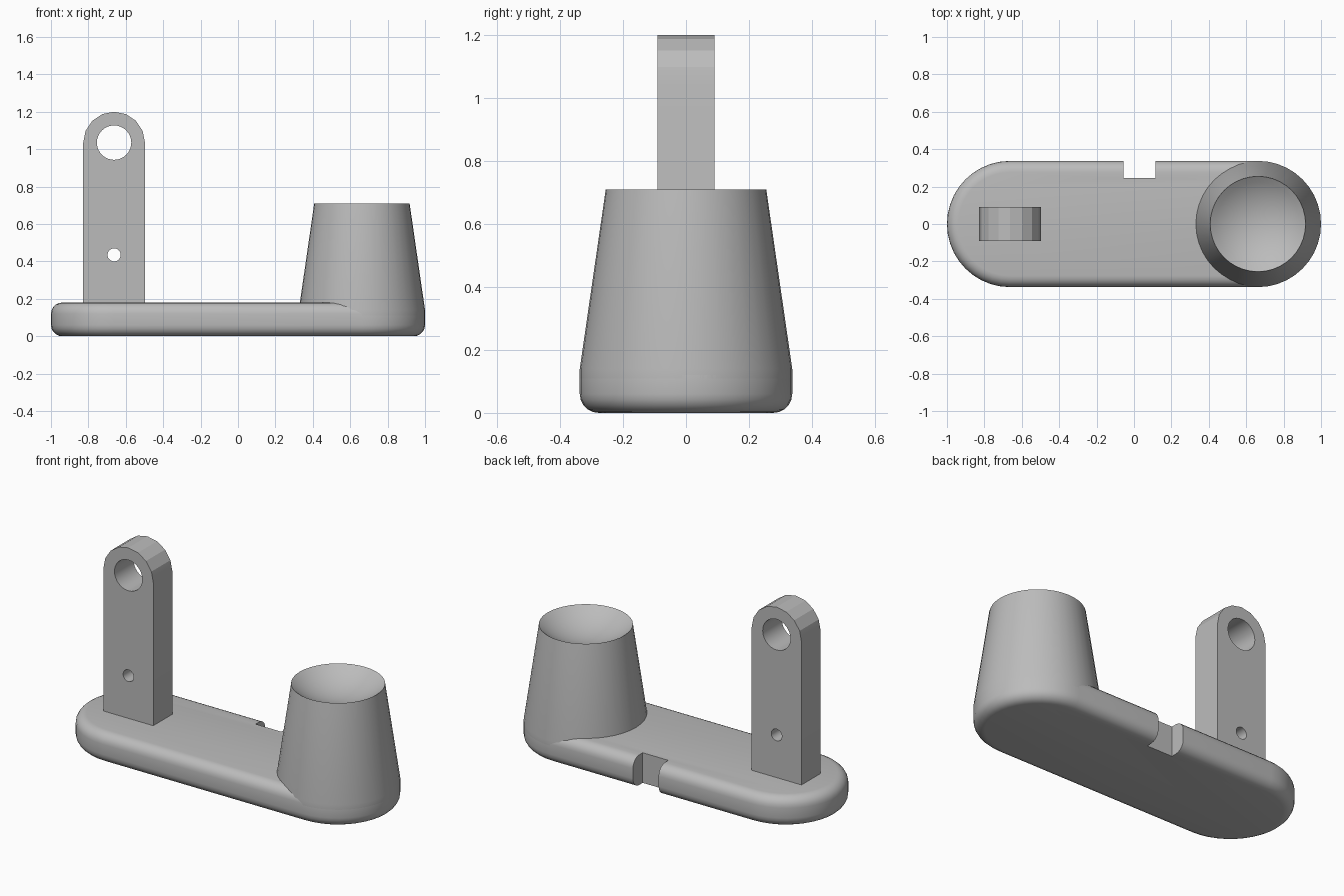
import bpy, bmesh, math
from mathutils import Matrix

if "Cube" in bpy.data.objects:
    bpy.data.objects.remove(bpy.data.objects["Cube"], do_unlink=True)

grey = bpy.data.materials.new("plain_grey")
grey.use_nodes = True
colour = (0.5, 0.5, 0.5, 1)
grey.diffuse_color = colour
grey.node_tree.nodes["Principled BSDF"].inputs["Base Color"].default_value = colour

R = 0.3375          # radius of the base ends
END = 1 - R         # centre of each rounded end


def make_object(name, bm):
    bmesh.ops.recalc_face_normals(bm, faces=bm.faces)
    mesh = bpy.data.meshes.new(name)
    bm.to_mesh(mesh)
    bm.free()
    mesh.materials.append(grey)
    ob = bpy.data.objects.new(name, mesh)
    bpy.context.collection.objects.link(ob)
    return ob


def prism(name, outline, offset):
    """Extrude a closed outline of 3D points along offset."""
    bm = bmesh.new()
    face = bm.faces.new([bm.verts.new(p) for p in outline])
    top = bmesh.ops.extrude_face_region(bm, geom=[face])["geom"]
    bmesh.ops.translate(bm, vec=offset, verts=[v for v in top if isinstance(v, bmesh.types.BMVert)])
    return make_object(name, bm)


def arc(radius, start, end, steps):
    for i in range(steps + 1):
        a = math.radians(start + (end - start) * i / steps)
        yield radius * math.cos(a), radius * math.sin(a)


def cut(target, cutter):
    mod = target.modifiers.new(cutter.name, "BOOLEAN")
    mod.operation, mod.solver, mod.object = "DIFFERENCE", "EXACT", cutter
    cutter.hide_render = True
    cutter.hide_set(True)


def smooth(ob, degrees):
    bpy.ops.object.select_all(action="DESELECT")
    ob.select_set(True)
    bpy.context.view_layer.objects.active = ob
    bpy.ops.object.shade_smooth_by_angle(angle=math.radians(degrees))


def apply_modifiers(ob):
    bpy.context.view_layer.objects.active = ob
    for name in [m.name for m in ob.modifiers]:
        bpy.ops.object.modifier_apply(modifier=name)


# Base: stadium slab with rounded edges and a notch in the back edge
outline = [(END + x, y, 0) for x, y in arc(R, -90, 90, 20)]
outline += [(-END + x, y, 0) for x, y in arc(R, 90, 270, 20)]
base = prism("base", outline, (0, 0, 0.18))
bevel = base.modifiers.new("rounded_edges", "BEVEL")
bevel.width, bevel.segments = 0.06, 5
bevel.limit_method, bevel.angle_limit = "ANGLE", math.radians(40)
notch = prism("notch_cutter", [(-0.055, 0.245, -0.1), (0.115, 0.245, -0.1),
                               (0.115, 0.5, -0.1), (-0.055, 0.5, -0.1)], (0, 0, 0.5))
cut(base, notch)
apply_modifiers(base)
smooth(base, 30)

# Tapered cup with a dished top, turned from one profile
RIM, RIM_Z, DISH = 0.255, 0.71, 0.09
sphere_r = (RIM ** 2 + DISH ** 2) / (2 * DISH)
profile = [(R, 0.11), (R, 0.14), (RIM, RIM_Z)]
for i in range(7, -1, -1):
    r = RIM * i / 8
    profile.append((r, RIM_Z - DISH + sphere_r - math.sqrt(sphere_r ** 2 - r ** 2)))
bm = bmesh.new()
verts = [bm.verts.new((r, 0, z)) for r, z in profile]
edges = [bm.edges.new(pair) for pair in zip(verts, verts[1:])]
bmesh.ops.spin(bm, geom=verts + edges, cent=(0, 0, 0), axis=(0, 0, 1),
               angle=math.tau, steps=40, use_merge=True)
bmesh.ops.remove_doubles(bm, verts=bm.verts, dist=0.0005)
bmesh.ops.holes_fill(bm, edges=[e for e in bm.edges if e.is_boundary], sides=0)
bmesh.ops.translate(bm, vec=(END, 0, 0), verts=bm.verts)
cup = make_object("tapered_cup", bm)
smooth(cup, 30)

# Upright post with an arched top
POST_W, POST_D, PIVOT = 0.165, 0.09, 1.035
arch = [(-END + x, -POST_D, PIVOT + z) for x, z in arc(POST_W, 0, 180, 8)]
arch += [(-END - POST_W, -POST_D, 0.15), (-END + POST_W, -POST_D, 0.15)]
post = prism("post", arch, (0, 2 * POST_D, 0))

# Two round holes through the post
for name, radius, z in (("pivot_hole", 0.092, PIVOT), ("pin_hole", 0.035, 0.435)):
    bm = bmesh.new()
    place = Matrix.Translation((-END, 0, z)) @ Matrix.Rotation(math.pi / 2, 4, "X")
    bmesh.ops.create_cone(bm, cap_ends=True, segments=32, radius1=radius,
                          radius2=radius, depth=0.5, matrix=place)
    cut(post, make_object(name + "_cutter", bm))
apply_modifiers(post)
smooth(post, 15)

# Cutters are no longer needed
for ob in [o for o in bpy.data.objects if o.name.endswith("_cutter")]:
    bpy.data.objects.remove(ob, do_unlink=True)
